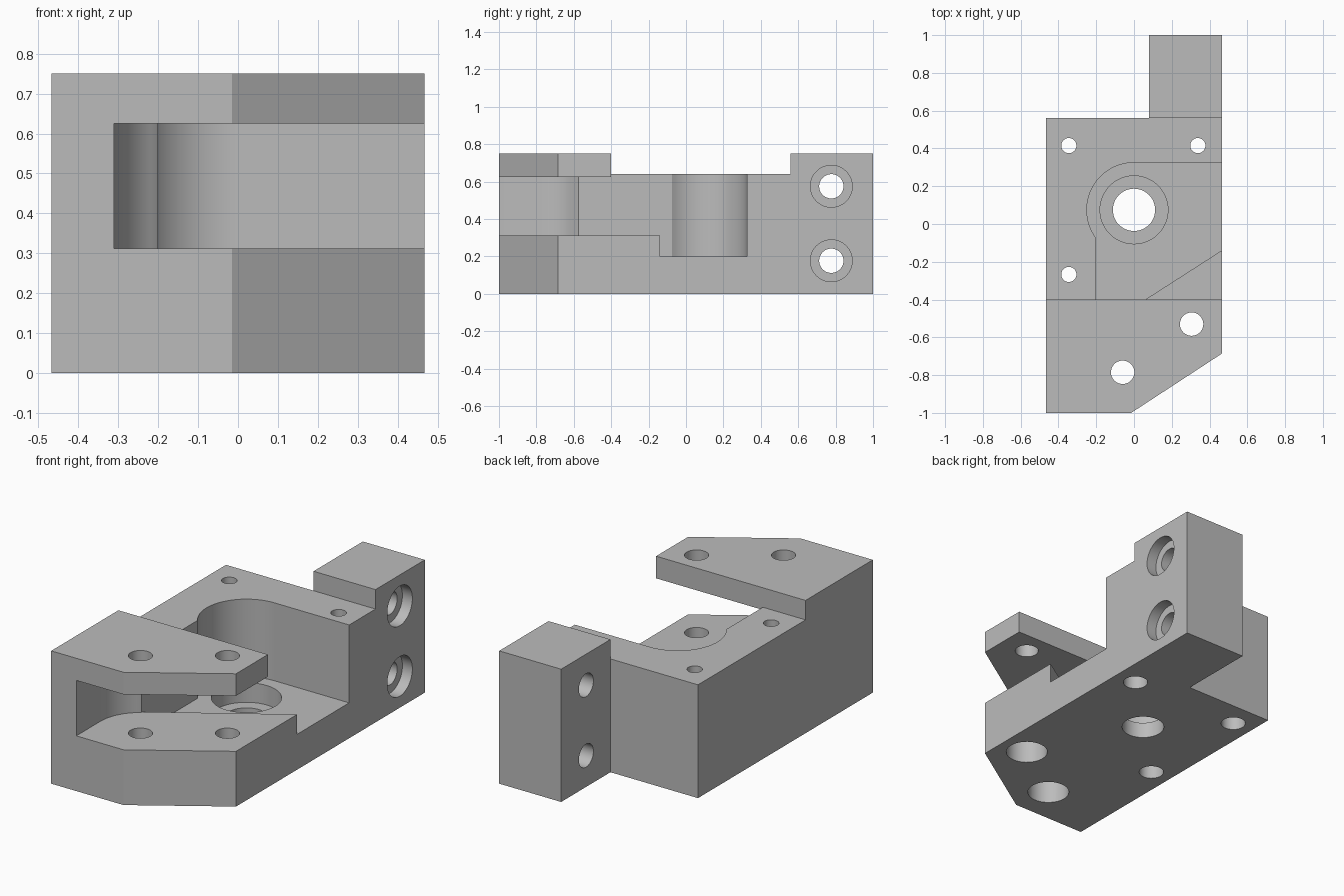
import bpy, bmesh, math

if "Cube" in bpy.data.objects:
    bpy.data.objects.remove(bpy.data.objects["Cube"])

steel = bpy.data.materials.new("plain grey")
steel.diffuse_color = (0.5, 0.5, 0.5, 1)
steel.use_nodes = True
steel.node_tree.nodes["Principled BSDF"].inputs["Base Color"].default_value = steel.diffuse_color


def prism(name, pts, z0, z1):
    """Extrude a plan outline from z0 to z1."""
    bm = bmesh.new()
    face = bm.faces.new([bm.verts.new((x, y, z0)) for x, y in pts])
    ext = bmesh.ops.extrude_face_region(bm, geom=[face])
    for v in ext["geom"]:
        if isinstance(v, bmesh.types.BMVert):
            v.co.z = z1
    bmesh.ops.recalc_face_normals(bm, faces=bm.faces)
    me = bpy.data.meshes.new(name)
    bm.to_mesh(me)
    bm.free()
    ob = bpy.data.objects.new(name, me)
    bpy.context.collection.objects.link(ob)
    me.materials.append(steel)
    return ob


def arc(cx, cy, r, a0, a1, n=20):
    return [(cx + r * math.cos(math.radians(a0 + (a1 - a0) * i / n)),
             cy + r * math.sin(math.radians(a0 + (a1 - a0) * i / n))) for i in range(n + 1)]


def cut(cutter):
    """Subtract a cutter from the body and remove it."""
    mod = body.modifiers.new("cut", 'BOOLEAN')
    mod.operation = 'DIFFERENCE'
    mod.solver = 'EXACT'
    mod.object = cutter
    bpy.context.view_layer.objects.active = body
    bpy.ops.object.modifier_apply(modifier=mod.name)
    bpy.data.objects.remove(cutter)


def hole(x, y, r, z0, z1):
    cut(prism("hole_cutter", arc(x, y, r, 0, 360, 48)[:-1], z0, z1))


def side_hole(y, z, r, x0, x1):
    ob = prism("side_hole_cutter", arc(0, 0, r, 0, 360, 48)[:-1], x0, x1)
    ob.rotation_euler = (0, math.pi / 2, 0)
    ob.location = (0, y, z)
    bpy.context.view_layer.update()
    cut(ob)


# Body with slanted nose and rear mounting lug
body = prism("bracket_body", [(-0.467, -1), (-0.015, -1), (0.467, -0.685), (0.467, 1),
                              (0.08, 1), (0.08, 0.56), (-0.467, 0.56)], 0, 0.75)

# Lowered middle deck
cut(prism("deck_cutter", [(-1, -0.4), (1, -0.4), (1, 0.56), (-1, 0.56)], 0.64, 1))

# Rounded pocket wall shared by the pocket, slot and top opening
bore = (0, 0.075)
wall = [(0.6, 0.325)] + arc(*bore, 0.25, 90, 216.87, 28)
nose = [(-0.2, -0.575)] + arc(-0.06, -0.785, 0.25, 126, 180, 14)

# Horizontal slot under the top plate, then open top, then the deeper floor
cut(prism("slot_cutter", wall + nose + [(-0.31, -1.2), (0.6, -1.2)], 0.312, 0.625))
cut(prism("opening_cutter", wall + [(-0.2, -0.4), (0.6, -0.4)], 0.45, 1))
cut(prism("pocket_cutter", wall + [(-0.2, -0.567), (0.6, -0.053)], 0.2, 0.45))

# Central counterbored hole
hole(*bore, 0.18, 0.09, 0.4)
hole(*bore, 0.112, -0.1, 0.4)

# Nose bolt holes, counterbored from below
for x, y in ((-0.06, -0.785), (0.305, -0.53)):
    hole(x, y, 0.062, -0.1, 1)
    hole(x, y, 0.11, -0.1, 0.2)

# Deck screw holes, counterbored from below
for x, y in ((-0.345, 0.415), (0.338, 0.415), (-0.345, -0.267)):
    hole(x, y, 0.04, -0.1, 1)
    hole(x, y, 0.065, -0.1, 0.3)

# Lug cross holes, counterbored on the right side
for z in (0.177, 0.575):
    side_hole(0.777, z, 0.065, -0.2, 0.7)
    side_hole(0.777, z, 0.112, 0.405, 0.7)

# Smooth the round walls, keep edges sharp
bpy.ops.object.select_all(action='DESELECT')
body.select_set(True)
bpy.context.view_layer.objects.active = body
bpy.ops.object.shade_smooth_by_angle(angle=math.radians(30))
